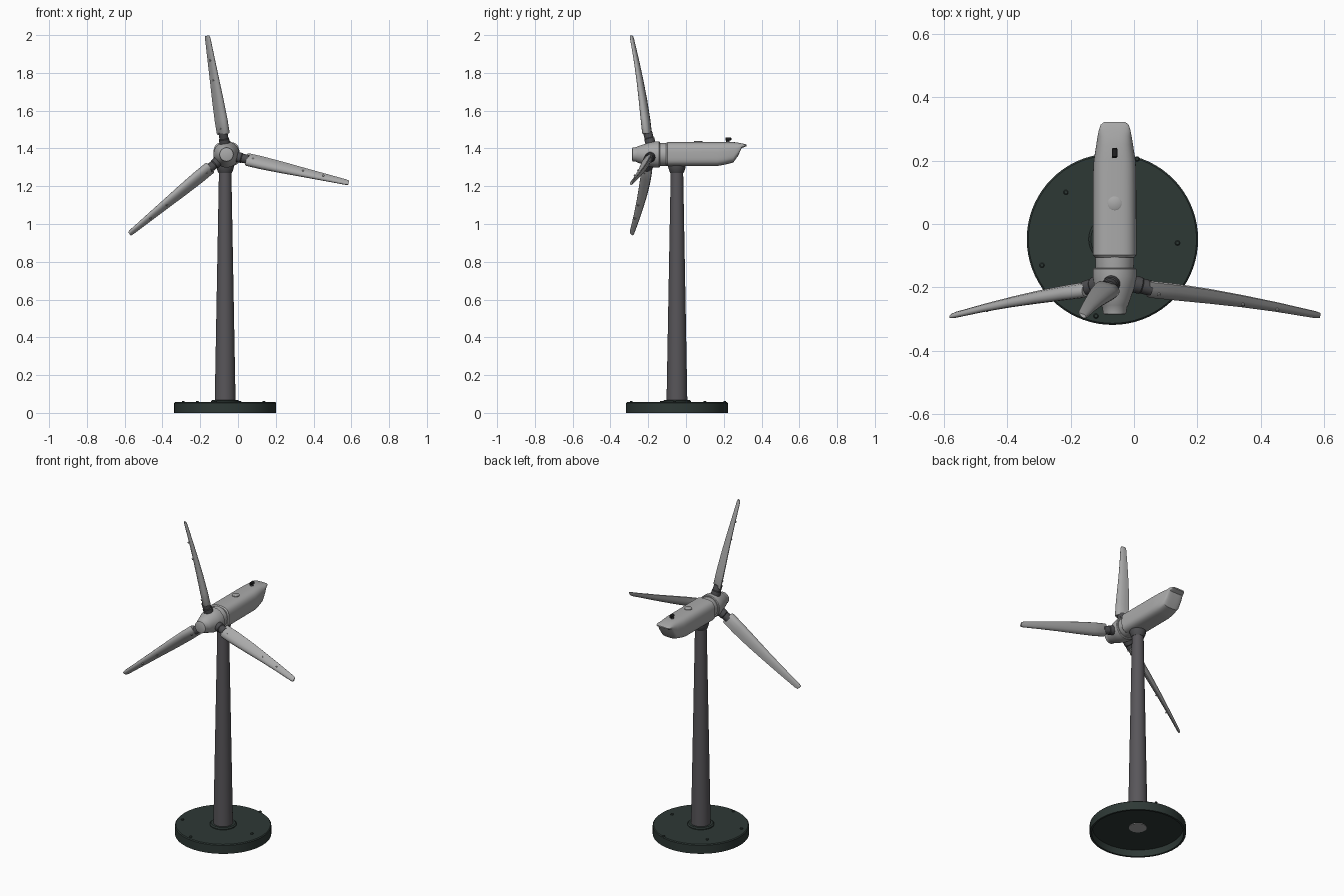
import bpy, bmesh, math
from mathutils import Vector

if "Cube" in bpy.data.objects:
    bpy.data.objects.remove(bpy.data.objects["Cube"])

BX, BY = -0.068, -0.048      # base and tower axis
HX, HZ = -0.061, 1.368       # rotor axis


def material(name, rgb):
    m = bpy.data.materials.new(name)
    m.diffuse_color = (*rgb, 1)
    m.use_nodes = True
    m.node_tree.nodes["Principled BSDF"].inputs["Base Color"].default_value = m.diffuse_color
    return m


GREY = material("light grey", (0.40, 0.40, 0.40))
TOWER = material("tower grey", (0.098, 0.093, 0.102))
DARK = material("joint dark grey", (0.075, 0.075, 0.08))
BASE = material("dark green", (0.027, 0.04, 0.036))
BLACK = material("black", (0.015, 0.015, 0.016))


def loft(name, rings, mat, angle=35, closed=False):
    """Skin a list of equal-length point rings, capping both ends or closing the loop."""
    bm = bmesh.new()
    vs = [[bm.verts.new(p) for p in ring] for ring in rings]
    n = len(vs[0])
    pairs = list(zip(vs, vs[1:])) + ([(vs[-1], vs[0])] if closed else [])
    for a, b in pairs:
        for i in range(n):
            j = (i + 1) % n
            bm.faces.new((a[i], a[j], b[j], b[i]))
    if not closed:
        bm.faces.new(vs[0])
        bm.faces.new(vs[-1])
    bmesh.ops.recalc_face_normals(bm, faces=bm.faces)
    me = bpy.data.meshes.new(name)
    bm.to_mesh(me)
    bm.free()
    me.materials.append(mat)
    ob = bpy.data.objects.new(name, me)
    bpy.context.collection.objects.link(ob)
    bpy.ops.object.select_all(action='DESELECT')
    ob.select_set(True)
    bpy.context.view_layer.objects.active = ob
    bpy.ops.object.shade_smooth_by_angle(angle=math.radians(angle))
    return ob


def turned(name, origin, axis, profile, mat, n=48):
    """Revolved solid: profile is (distance along axis, radius)."""
    axis = Vector(axis).normalized()
    u = axis.orthogonal().normalized()
    v = axis.cross(u)
    o = Vector(origin)
    rings = [[o + axis * h + (u * math.cos(2 * math.pi * i / n) + v * math.sin(2 * math.pi * i / n)) * r
              for i in range(n)] for h, r in profile]
    return loft(name, rings, mat)


# Base: shallow upturned dish, hollow underneath
turned("base", (BX, BY, 0), (0, 0, 1),
       [(0.04, 0.02), (0.04, 0.255), (0, 0.258), (0, 0.27), (0.052, 0.27), (0.057, 0.265), (0.057, 0.02)],
       BASE, 72)
turned("tower_bottom_plug", (BX, BY, 0), (0, 0, 1), [(0.036, 0.05), (0.042, 0.05)], GREY)
turned("tower_flange", (BX, BY, 0), (0, 0, 1), [(0.056, 0.075), (0.062, 0.075), (0.068, 0.068), (0.068, 0.05)], BASE)
for k, (x, y) in enumerate([(-0.215, 0.1), (0.137, -0.06), (-0.12, -0.29), (0.01, 0.205), (-0.29, -0.13)]):
    turned(f"base_bolt_{k}", (x, y, 0.055), (0, 0, 1), [(0, 0.008), (0.006, 0.008), (0.009, 0.005)], BASE, 12)

# Tower and yaw collar
turned("tower", (BX, BY, 0), (0, 0, 1), [(0.05, 0.055), (0.066, 0.055), (1.275, 0.033)], TOWER)
turned("yaw_collar", (BX, BY, 0), (0, 0, 1),
       [(1.27, 0.035), (1.28, 0.04), (1.30, 0.046), (1.33, 0.046)], DARK)


# Nacelle: rounded box sections along y, tail cut away below a roof lip
def section(y, hw, zb, zt, n=40):
    out = []
    for i in range(n):
        a = 2 * math.pi * (i + 0.5) / n
        c, s = math.cos(a), math.sin(a)
        p = 0.75 if s > 0 else 0.5
        out.append((HX + hw * math.copysign(abs(c) ** 0.6, c), y,
                    (zb + zt) / 2 + (zt - zb) / 2 * math.copysign(abs(s) ** p, s)))
    return out


loft("nacelle", [section(*s) for s in [
    (-0.105, 0.062, 1.312, 1.428), (-0.098, 0.069, 1.307, 1.434), (0.165, 0.068, 1.307, 1.434),
    (0.20, 0.066, 1.313, 1.434), (0.25, 0.058, 1.325, 1.434), (0.275, 0.054, 1.36, 1.431),
    (0.295, 0.05, 1.402, 1.427), (0.313, 0.044, 1.409, 1.423), (0.321, 0.034, 1.412, 1.42)]], GREY, 30)
turned("roof_hatch", (HX, 0.065, 1.425), (0, 0, 1), [(0, 0.022), (0.013, 0.022), (0.015, 0.019)], GREY, 24)

# Weather mast on the roof
turned("mast_foot", (HX, 0.222, 1.42), (0, 0, 1), [(0, 0.009), (0.022, 0.009)], DARK, 16)
turned("mast_head", (HX, 0.212, 1.45), (0, 1, 0), [(-0.004, 0.006), (0, 0.009), (0.024, 0.009), (0.028, 0.006)],
       BLACK, 16)

# Neck and hub with stepped nose
turned("neck", (HX, 0, HZ), (0, 1, 0), [(-0.15, 0.058), (-0.135, 0.06), (-0.09, 0.062)], GREY)
turned("hub", (HX, 0, HZ), (0, 1, 0),
       [(-0.286, 0.028), (-0.283, 0.036), (-0.262, 0.039), (-0.256, 0.043), (-0.235, 0.05),
        (-0.195, 0.064), (-0.165, 0.069), (-0.142, 0.069), (-0.138, 0.065)], GREY)

# Blades: airfoil sections swept outward and bent forward
PITCH = math.radians(33)
FOIL = [(0.5, 0), (0.46, 0.26), (0.33, 0.44), (0.12, 0.5), (-0.2, 0.33), (-0.5, 0.06),
        (-0.5, -0.06), (-0.2, -0.33), (0.12, -0.5), (0.33, -0.44), (0.46, -0.26)]
for name, deg, length in [("top", 99.2, 0.637), ("right", -13.0, 0.664), ("left", 219.3, 0.664)]:
    a = math.radians(deg)
    d = Vector((math.cos(a), 0, math.sin(a)))
    t = Vector((math.sin(a), 0, -math.cos(a)))
    back = Vector((0, 1, 0))
    chord = t * math.cos(PITCH) - back * math.sin(PITCH)
    normal = t * math.sin(PITCH) + back * math.cos(PITCH)
    hub = Vector((HX, 0, HZ))

    def centre(f):
        return hub + d * (0.108 + f * (length - 0.108)) - back * (0.202 + 0.055 * f + 0.031 * f * f)

    rings = []
    for f, w, th in [(0, 0.068, 0.038), (0.012, 0.075, 0.044), (0.15, 0.076, 0.042), (0.35, 0.068, 0.036),
                     (0.55, 0.056, 0.029), (0.75, 0.045, 0.022), (0.97, 0.033, 0.016), (1, 0.026, 0.011)]:
        rings.append([centre(f) + chord * (x * w) + normal * (z * th) for x, z in FOIL])
    loft(f"blade_{name}", rings, GREY, 40)
    # dark root stub joining blade to hub
    start = hub + d * 0.04 - back * 0.183
    axis = centre(0.02) - start
    L = axis.length
    turned(f"blade_root_{name}", start, axis, [(0, 0.027), (L * 0.55, 0.027), (L * 0.6, 0.024), (L, 0.024)], DARK, 24)
    # small studs on the windward face
    for k, f in enumerate((0.06, 0.55, 0.75)):
        turned(f"blade_stud_{name}_{k}", centre(f) - normal * 0.008, -normal,
               [(0, 0.005), (0.0135 - 0.009 * f + 0.002, 0.005)], GREY, 10)
